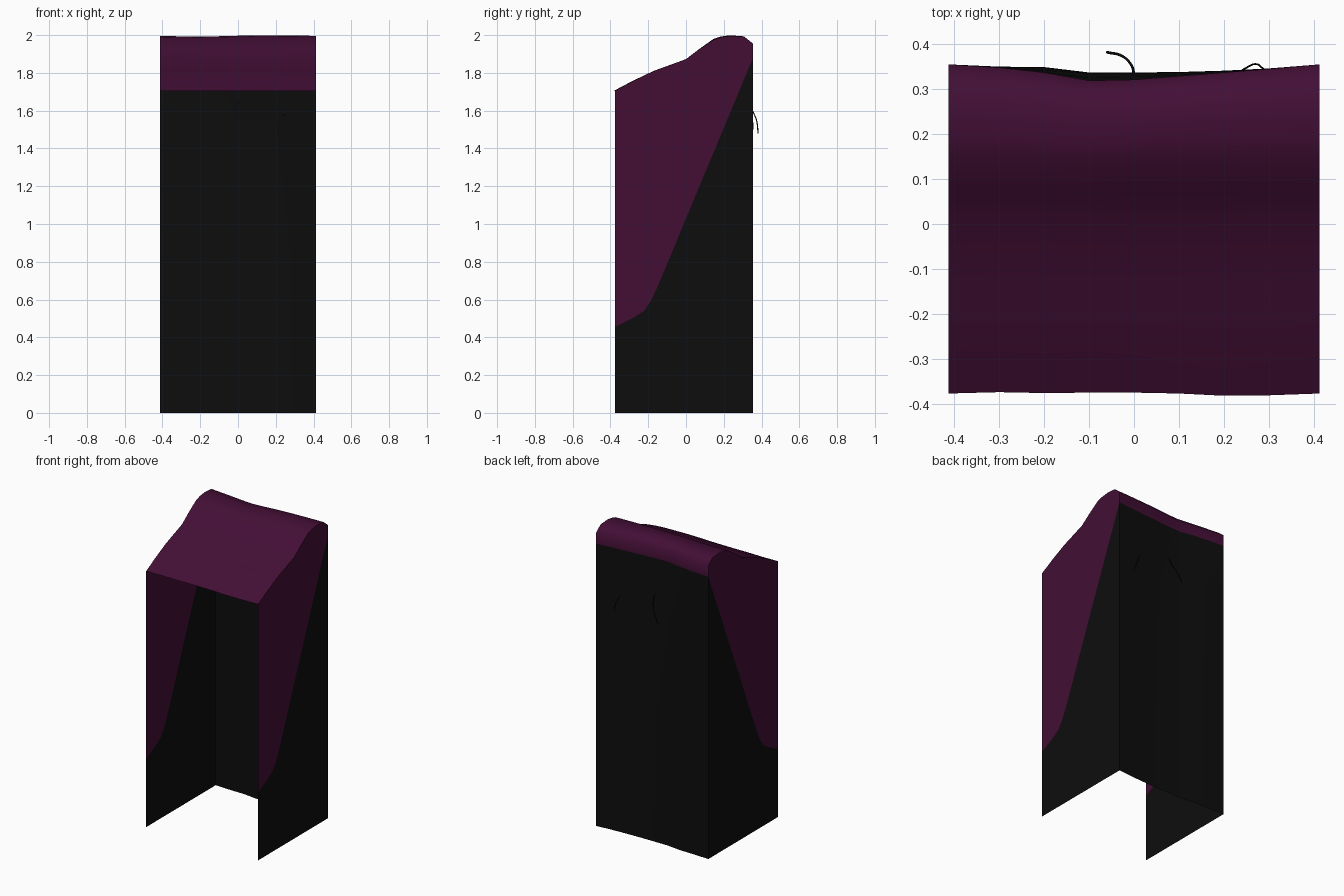
import bpy
import bmesh

if "Cube" in bpy.data.objects:
    bpy.data.objects.remove(bpy.data.objects["Cube"], do_unlink=True)


def make_material(name, rgb):
    mat = bpy.data.materials.new(name)
    mat.use_nodes = True
    mat.diffuse_color = (*rgb, 1)
    bsdf = mat.node_tree.nodes["Principled BSDF"]
    bsdf.inputs["Base Color"].default_value = (*rgb, 1)
    return mat


PLUM = make_material("dark plum", (0.056, 0.0045, 0.036))
BLACK = make_material("soft black", (0.004, 0.004, 0.004))

HALF = 0.413
FRONT, BACK = -0.377, 0.355

# Side outline (y, z): roof from front to back, then the painted edge
ROOF = [(FRONT, 1.705), (-0.28, 1.757), (-0.17, 1.81), (0, 1.873), (0.07, 1.925),
        (0.15, 1.978), (0.19, 1.99), (0.24, 1.996), (0.31, 1.991), (BACK, 1.955)]
SEAM = (BACK, 1.88)
PAINT_EDGE = [(0.18, 1.46), (0, 1.03), (-0.08, 0.835), (-0.15, 0.67), (-0.185, 0.595),
              (-0.22, 0.542), (-0.26, 0.515), (-0.31, 0.487), (FRONT, 0.455)]

# Across the width: x, inward sag of roof back, inward sag of wall, lift, front edge shift
STATIONS = [(-HALF, 0, 0, 0, 0), (-0.3, 0.007, 0.005, -0.004, 0.003),
            (-0.2, 0.018, 0.006, -0.006, 0.001), (-0.1, 0.036, 0.018, -0.003, 0.002),
            (0, 0.034, 0.018, 0.001, 0.002), (0.1, 0.026, 0.017, 0.004, 0),
            (0.2, 0.018, 0.014, 0.004, -0.005), (0.3, 0.01, 0.009, 0.003, -0.004),
            (HALF, 0, 0, 0, 0)]


def finish(name, bm, mats, smooth=False):
    mesh = bpy.data.meshes.new(name)
    bm.to_mesh(mesh)
    bm.free()
    for mat in mats:
        mesh.materials.append(mat)
    for poly in mesh.polygons:
        poly.use_smooth = smooth
    obj = bpy.data.objects.new(name, mesh)
    bpy.context.collection.objects.link(obj)
    return obj


def sheet(name, rows, mat):
    """Skin a grid of points, one row per station."""
    bm = bmesh.new()
    grid = [[bm.verts.new(p) for p in row] for row in rows]
    for a, b in zip(grid, grid[1:]):
        for i in range(len(a) - 1):
            bm.faces.new((a[i], b[i], b[i + 1], a[i + 1]))
    return finish(name, bm, [mat], smooth=True)


# Curved roof, sagging slightly along its back edge
roof_rows = []
for x, sag, _, lift, shift in STATIONS:
    row = []
    for y, z in ROOF + [SEAM]:
        t = max(0, y / BACK)
        front = max(0, y / FRONT)
        row.append((x, y - sag * t ** 2 + shift * front, z + lift * t * (z > SEAM[1])))
    roof_rows.append(row)
sheet("roof", roof_rows, PLUM)

# Back wall, easing from the roof sag into its own gentle wave
wall_rows = []
for x, sag, wave, _, _ in STATIONS:
    wall_rows.append([(x, BACK - wave - (sag - wave) * k, z)
                      for z, k in ((SEAM[1], 1), (1.75, 0.6), (1.55, 0.1), (0.8, 0), (0, 0))])
sheet("back_wall", wall_rows, BLACK)

# Flat side panels, split along the painted edge
for name, sign in (("left_side", 1), ("right_side", -1)):
    bm = bmesh.new()

    def points(outline):
        return [bm.verts.new((sign * HALF, y, z)) for y, z in outline]

    top = points(ROOF)
    edge = points([SEAM] + PAINT_EDGE)
    base = points([(FRONT, 0), (BACK, 0)])
    painted = top + edge
    plain = base + edge
    for index, loop in enumerate((painted, plain)):
        face = bm.faces.new(loop)
        face.material_index = index
        face.normal_update()
        if face.normal.x * sign < 0:
            face.normal_flip()
    finish(name, bm, [PLUM, BLACK])


# Loose thin strands on the back wall
def strand(name, path, radius):
    curve = bpy.data.curves.new(name, "CURVE")
    curve.dimensions = "3D"
    curve.bevel_depth = radius
    curve.bevel_resolution = 1
    curve.resolution_u = 5
    spline = curve.splines.new("BEZIER")
    spline.bezier_points.add(len(path) - 1)
    for point, co in zip(spline.bezier_points, path):
        point.co = co
        point.handle_left_type = point.handle_right_type = "AUTO"
    curve.materials.append(BLACK)
    bpy.context.collection.objects.link(bpy.data.objects.new(name, curve))


strand("middle_strand", [(0, 0.33, 1.65), (-0.005, 0.352, 1.6), (-0.025, 0.373, 1.55),
                         (-0.06, 0.382, 1.48)], 0.003)
strand("side_strand", [(0.24, 0.342, 1.58), (0.27, 0.356, 1.52), (0.288, 0.345, 1.46)], 0.002)
